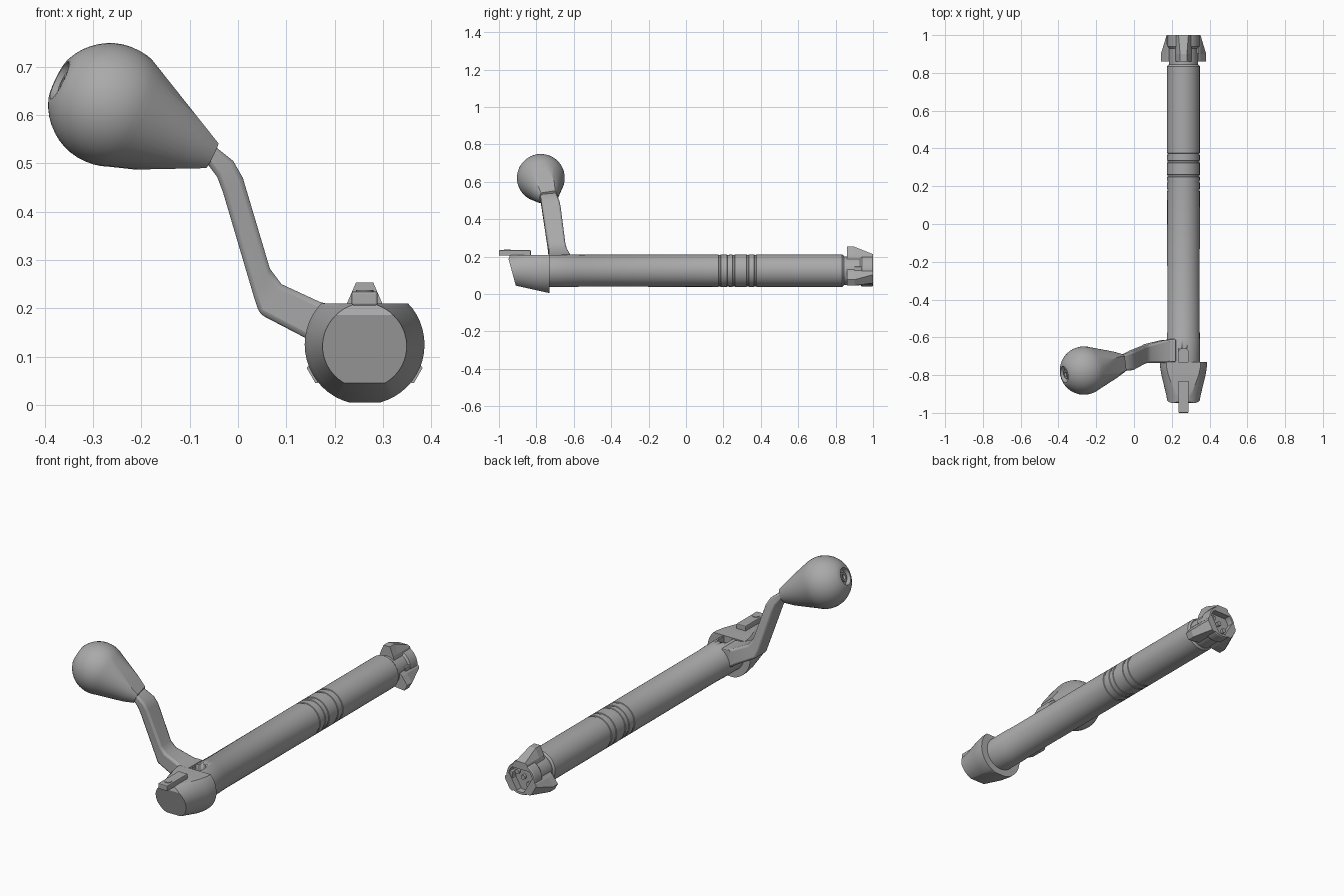
import bpy, bmesh, math
from mathutils import Vector, Matrix

cube = bpy.data.objects.get("Cube")
if cube:
    bpy.data.objects.remove(cube, do_unlink=True)

steel = bpy.data.materials.new("grey steel")
steel.use_nodes = True
GREY = (0.4, 0.4, 0.4, 1)
steel.diffuse_color = GREY
steel.node_tree.nodes["Principled BSDF"].inputs["Base Color"].default_value = GREY

CX, CZ = 0.262, 0.125      # bolt axis
BACKWARD = Vector((0, 1, 0))


def finish(name, bm, smooth=True, bevel=0):
    bmesh.ops.recalc_face_normals(bm, faces=bm.faces)
    mesh = bpy.data.meshes.new(name)
    bm.to_mesh(mesh)
    bm.free()
    ob = bpy.data.objects.new(name, mesh)
    bpy.context.collection.objects.link(ob)
    mesh.materials.append(steel)
    if bevel:
        mod = ob.modifiers.new("bevel", 'BEVEL')
        mod.width, mod.segments, mod.limit_method = bevel, 2, 'ANGLE'
    if smooth:
        bpy.ops.object.select_all(action='DESELECT')
        ob.select_set(True)
        bpy.context.view_layer.objects.active = ob
        bpy.ops.object.shade_smooth_by_angle(angle=math.radians(30))
    return ob


def loft(sections):
    """Skin a list of equal-length point loops and cap both ends."""
    bm = bmesh.new()
    loops = [[bm.verts.new(p) for p in s] for s in sections]
    n = len(loops[0])
    for a, b in zip(loops, loops[1:]):
        for i in range(n):
            j = (i + 1) % n
            bm.faces.new((a[i], a[j], b[j], b[i]))
    bm.faces.new(loops[0])
    bm.faces.new(loops[-1])
    return bm


def lathe(profile, origin, axis, sides=48):
    """Turn (distance, radius) pairs around an axis."""
    m = Matrix.Translation(origin) @ axis.to_track_quat('Z', 'Y').to_matrix().to_4x4()
    turn = [2 * math.pi * i / sides for i in range(sides)]
    return loft([[m @ Vector((r * math.cos(a), r * math.sin(a), t)) for a in turn]
                 for t, r in profile])


def slice_off(bm, point, normal):
    """Remove everything on the normal side and close the cut."""
    geom = bm.verts[:] + bm.edges[:] + bm.faces[:]
    cut = bmesh.ops.bisect_plane(bm, geom=geom, plane_co=point, plane_no=normal, clear_outer=True)
    edges = [e for e in cut['geom_cut'] if isinstance(e, bmesh.types.BMEdge)]
    if edges:
        bmesh.ops.contextual_create(bm, geom=edges)


def box(name, lo, hi, bevel=0.004):
    (x0, y0, z0), (x1, y1, z1) = lo, hi
    return finish(name, loft([[(x0, y, z0), (x1, y, z0), (x1, y, z1), (x0, y, z1)]
                              for y in (y0, y1)]), False, bevel)


# Bolt body with shallow ring grooves
R = 0.0865
profile = [(-0.75, R + 0.001), (-0.61, R + 0.001), (-0.608, R), (-0.575, R), (-0.573, R - 0.001)]
for y in (0.18, 0.225, 0.255, 0.33, 0.37):
    profile += [(y - 0.006, R), (y - 0.004, R - 0.003), (y + 0.004, R - 0.003), (y + 0.006, R)]
profile += [(0.835, R), (0.845, R - 0.008)]
body = finish("bolt_body", lathe(profile, (CX, 0, CZ), BACKWARD))

# Cocking notch cut into the rear of the body
notch = finish("notch_cutter", lathe([(0, 0.027), (0.1, 0.027)], (CX, -0.685, 0.175), Vector((0, 0, 1)), 24))
slot = box("slot_cutter", (CX - 0.027, -0.78, 0.175), (CX + 0.027, -0.685, 0.27), 0)
for cutter in (notch, slot):
    cutter.hide_render = True
    cutter.hide_set(True)
    mod = body.modifiers.new("notch", 'BOOLEAN')
    mod.operation, mod.object, mod.solver = 'DIFFERENCE', cutter, 'EXACT'

# Bolt head with a cupped face
finish("bolt_head", lathe([(0.835, 0.076), (0.93, 0.076), (0.94, 0.084), (0.995, 0.084), (1, 0.081),
                           (1, 0.07), (0.965, 0.07)], (CX, 0, CZ), BACKWARD))
for i, (dx, dz) in enumerate([(0.035, 0.02), (-0.03, -0.03), (0, 0)]):
    finish(f"face_pin_{i + 1}", lathe([(0.96, 0.012), (0.98, 0.012)], (CX + dx, 0, CZ + dz), BACKWARD, 16))
box("extractor", (CX + 0.05, 0.9, CZ - 0.014), (CX + 0.082, 0.995, CZ + 0.022))

# Three locking lugs around the head
for k in range(3):
    spin = Matrix.Rotation(k * math.tau / 3, 3, 'Y')
    rings = []
    for y, top, wide in ((0.86, 0.128, 0.018), (0.9, 0.128, 0.018), (1, 0.088, 0.026)):
        shape = [(-0.046, 0.05), (0.046, 0.05), (0.038, 0.082), (wide, top), (-wide, top), (-0.038, 0.082)]
        rings.append([spin @ Vector((u, 0, v)) + Vector((CX, y, CZ)) for u, v in shape])
    finish(f"locking_lug_{k + 1}", loft(rings), False)

# Rear shroud: tapered drum with flats on top, front and underside
shroud = lathe([(-0.97, 0.082), (-0.91, 0.09), (-0.80, 0.117), (-0.755, 0.124), (-0.73, 0.124)], (CX, 0, CZ), BACKWARD)
slice_off(shroud, (CX, -0.8, 0.21), (0, 0, 1))
slice_off(shroud, (CX, -0.91, 0.045), (0, -0.165, -0.045))
slice_off(shroud, (CX, -0.91, 0.045), (0, -0.04, -0.18))
slice_off(shroud, (CX, -0.95, 0.182), (0, -0.9, 0.3))
finish("rear_shroud", shroud)

# Cocking piece on top of the shroud
box("cocking_tab", (CX - 0.027, -1, 0.206), (CX + 0.027, -0.83, 0.235))
finish("tab_pin", lathe([(0.22, 0.018), (0.238, 0.018)], (CX, -0.955, 0), Vector((0, 0, 1)), 20))

# Cranked handle: upper edge, lower edge and width at each station
stations = [(0.22, 0.2, 0.2, 0.1, -0.73, -0.61), (0.17, 0.213, 0.137, 0.14, -0.735, -0.615),
            (0.09, 0.25, 0.045, 0.188, -0.735, -0.637), (0.066, 0.282, 0.034, 0.22, -0.738, -0.645),
            (0.01, 0.47, -0.031, 0.44, -0.77, -0.67), (-0.01, 0.505, -0.043, 0.472, -0.775, -0.677),
            (-0.05, 0.537, -0.068, 0.505, -0.778, -0.69), (-0.09, 0.56, -0.1, 0.53, -0.78, -0.695)]
finish("handle_arm", loft([[(xu, y0, zu), (xu, y1, zu), (xl, y1, zl), (xl, y0, zl)]
                           for xu, zu, xl, zl, y0, y1 in stations]), True, 0.01)
box("handle_root", (CX - 0.087, -0.73, 0.12), (CX - 0.04, -0.61, 0.207), 0.006)

# Pear-shaped knob with flats beside the neck and a recessed end
neck, ball = Vector((-0.058, -0.735, 0.52)), Vector((-0.265, -0.776, 0.621))
axis, reach, radius = (ball - neck).normalized(), (ball - neck).length, 0.128
pear = [(0, 0.048), (0.05, 0.07)]
for i in range(13):
    a = math.radians(115 - i * 92 / 12)
    pear.append((reach + radius * math.cos(a), radius * math.sin(a)))
end = pear[-1][0]
pear += [(end, 0.043), (end - 0.022, 0.04)]
knob = lathe(pear, neck, axis, 40)
slice_off(knob, (-0.18, -0.77, 0.717), (0.78, 0, 0.62))
slice_off(knob, (-0.07, -0.74, 0.49), (0.02, 0, -1))
finish("handle_knob", knob)
finish("knob_screw", lathe([(end - 0.03, 0.024), (end - 0.008, 0.024), (end - 0.008, 0.013), (end - 0.02, 0.012)],
                           neck, axis, 16))
